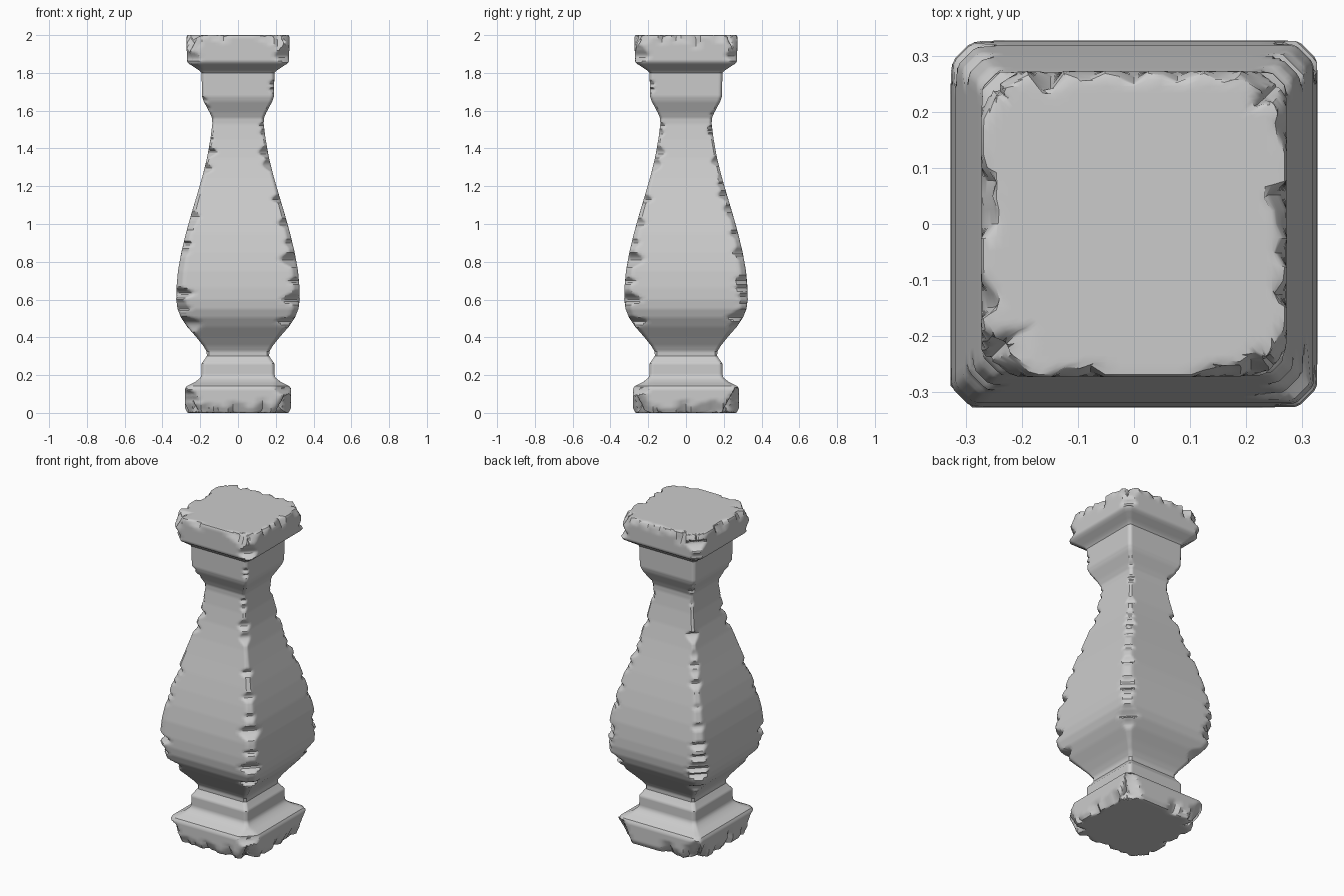
import bpy, bmesh, math, random

if "Cube" in bpy.data.objects:
    bpy.data.objects.remove(bpy.data.objects["Cube"])

random.seed(7)

# Half-width profile of the square baluster: (half width, z)
PROFILE = [(.274, 0), (.281, .012), (.281, .125), (.272, .142), (.225, .165), (.200, .185),
           (.193, .20), (.192, .262), (.176, .285), (.165, .302), (.166, .325), (.184, .355),
           (.220, .40), (.268, .455), (.302, .505), (.320, .55), (.327, .60), (.326, .66),
           (.318, .75), (.300, .85), (.276, .95), (.248, 1.05), (.218, 1.15), (.189, 1.25),
           (.164, 1.35), (.146, 1.45), (.136, 1.53), (.137, 1.56), (.150, 1.59), (.182, 1.65),
           (.190, 1.675), (.193, 1.80), (.204, 1.812), (.262, 1.85), (.270, 1.862),
           (.273, 1.985), (.270, 2.0)]


def chips(lo, hi, count, dmin, dmax, lmin, lmax):
    """Random chips along an edge: centre, reach before, reach after, depth."""
    return [(random.uniform(lo, hi), random.uniform(lmin, lmax), random.uniform(lmin, lmax),
             random.uniform(dmin, dmax)) for _ in range(count)]


def cut(chip_list, t, base):
    """Depth cut from an edge at position t."""
    c = base
    for mid, before, after, d in chip_list:
        r = abs(t - mid) / (before if t < mid else after)
        if r < 1:
            c = max(c, d * (1 - r ** 1.6))
    return c


# Chips for each vertical corner and each edge of the cap and foot
corners, edges = {}, {}
for q in [(1, 1), (1, -1), (-1, 1), (-1, -1)]:
    corners[q] = (chips(.45, .85, 9, .04, .10, .02, .06)
                  + chips(.8, 1.4, 10, .02, .055, .015, .05)
                  + chips(1.45, 1.8, 4, .015, .035, .01, .03)
                  + chips(1.87, 2.0, 3, .04, .09, .03, .08)
                  + chips(0, .13, 3, .04, .09, .03, .07))
for end in (0, 1):
    for side in range(4):
        edges[end, side] = (chips(-.27, .27, 9, .015, .045, .012, .05)
                            + [(s * .27, .09, .09, random.uniform(.04, .085)) for s in (-1, 1)])


def weather(x, y, z, w):
    """Slice chips off the edges near this point."""
    # cap and foot edges
    for end, dist in ((1, 2 - z), (0, z)):
        if dist < .13:
            for side, (a, b) in enumerate(((x, y), (-x, y), (y, x), (-y, x))):
                over = a - .5 * dist - (.272 - cut(edges[end, side], b, .004))
                if over > 0:
                    a -= over * .8
                    dz = over * .4
                    if side < 2:
                        x = a if side == 0 else -a
                    else:
                        y = a if side == 2 else -a
                    z += -dz if end else dz
    # vertical corners
    sx, sy = (1 if x > 0 else -1), (1 if y > 0 else -1)
    if w > .1:
        over = abs(x) + abs(y) - (2 * w - cut(corners[sx, sy], z, .012 + .02 * max(0, w - .2) / .12))
        if over > 0:
            x -= sx * over / 2
            y -= sy * over / 2
    return x, y, z


# Dense rows: bottom cap, profile, top cap
rows = [(.274 * i / 22, 0) for i in range(1, 22)]
for (w0, z0), (w1, z1) in zip(PROFILE, PROFILE[1:]):
    n = max(1, math.ceil((z1 - z0) / .01))
    rows += [(w0 + (w1 - w0) * i / n, z0 + (z1 - z0) * i / n) for i in range(n)]
rows += [(.270 * i / 22, 2.0) for i in range(22, 0, -1)]

# Square ring, denser near the corners
N = 28
us = [.6 * math.sin(math.pi / 2 * (2 * i / N - 1)) + .4 * (2 * i / N - 1) for i in range(N)]
ring = [(u, -1) for u in us] + [(1, u) for u in us] + [(-u, 1) for u in us] + [(-1, -u) for u in us]

# Baluster mesh
bm = bmesh.new()
grid = [[bm.verts.new(weather(u * w, v * w, z, w)) for u, v in ring] for w, z in rows]
M = len(ring)
for lo, hi in zip(grid, grid[1:]):
    for i in range(M):
        j = (i + 1) % M
        bm.faces.new((lo[i], lo[j], hi[j], hi[i]))
bm.faces.new(grid[0][::-1])
bm.faces.new(grid[-1])
bmesh.ops.recalc_face_normals(bm, faces=bm.faces)

mesh = bpy.data.meshes.new("baluster")
bm.to_mesh(mesh)
bm.free()
obj = bpy.data.objects.new("baluster", mesh)
bpy.context.collection.objects.link(obj)
bpy.context.view_layer.objects.active = obj
obj.select_set(True)
bpy.ops.object.shade_smooth_by_angle(angle=math.radians(35))
